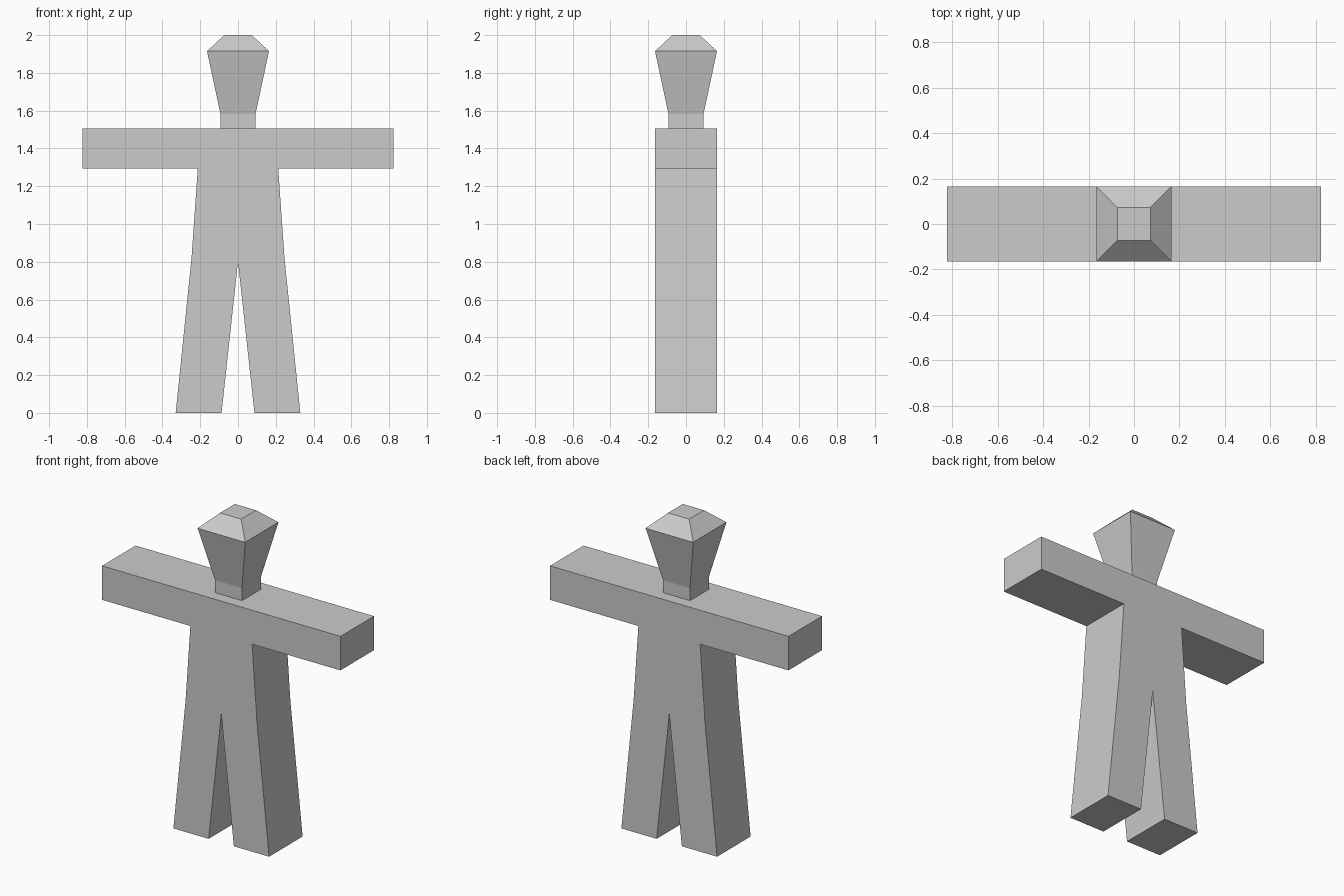
import bpy
import bmesh

if "Cube" in bpy.data.objects:
    bpy.data.objects.remove(bpy.data.objects["Cube"])

DEPTH = 0.165  # half thickness of the figure


def finish(name, bm):
    bmesh.ops.recalc_face_normals(bm, faces=bm.faces)
    mesh = bpy.data.meshes.new(name)
    bm.to_mesh(mesh)
    bm.free()
    obj = bpy.data.objects.new(name, mesh)
    bpy.context.collection.objects.link(obj)
    return obj


# Body: right-half outline (x, z) from crotch to shoulder, mirrored and extruded
half = [(0.087, 0), (0.33, 0), (0.246, 0.82), (0.213, 1.293),
        (0.822, 1.293), (0.822, 1.505)]
outline = [(0, 0.80)] + half + [(-x, z) for x, z in reversed(half)]

bm = bmesh.new()
front = bm.faces.new([bm.verts.new((x, -DEPTH, z)) for x, z in outline])
extruded = bmesh.ops.extrude_face_region(bm, geom=[front], use_keep_orig=True)
verts = [g for g in extruded["geom"] if isinstance(g, bmesh.types.BMVert)]
bmesh.ops.translate(bm, verts=verts, vec=(0, 2 * DEPTH, 0))
finish("body", bm)

# Neck and head: stacked square sections (half width, z), open where it meets the body
sections = [(0.093, 1.505), (0.093, 1.583), (0.164, 1.915), (0.073, 2.0)]

bm = bmesh.new()
rings = [[bm.verts.new((sx * w, sy * w, z))
          for sx, sy in ((-1, -1), (1, -1), (1, 1), (-1, 1))]
         for w, z in sections]
for low, high in zip(rings, rings[1:]):
    for i in range(4):
        j = (i + 1) % 4
        bm.faces.new((low[i], low[j], high[j], high[i]))
bm.faces.new(rings[-1])
finish("neck_and_head", bm)
